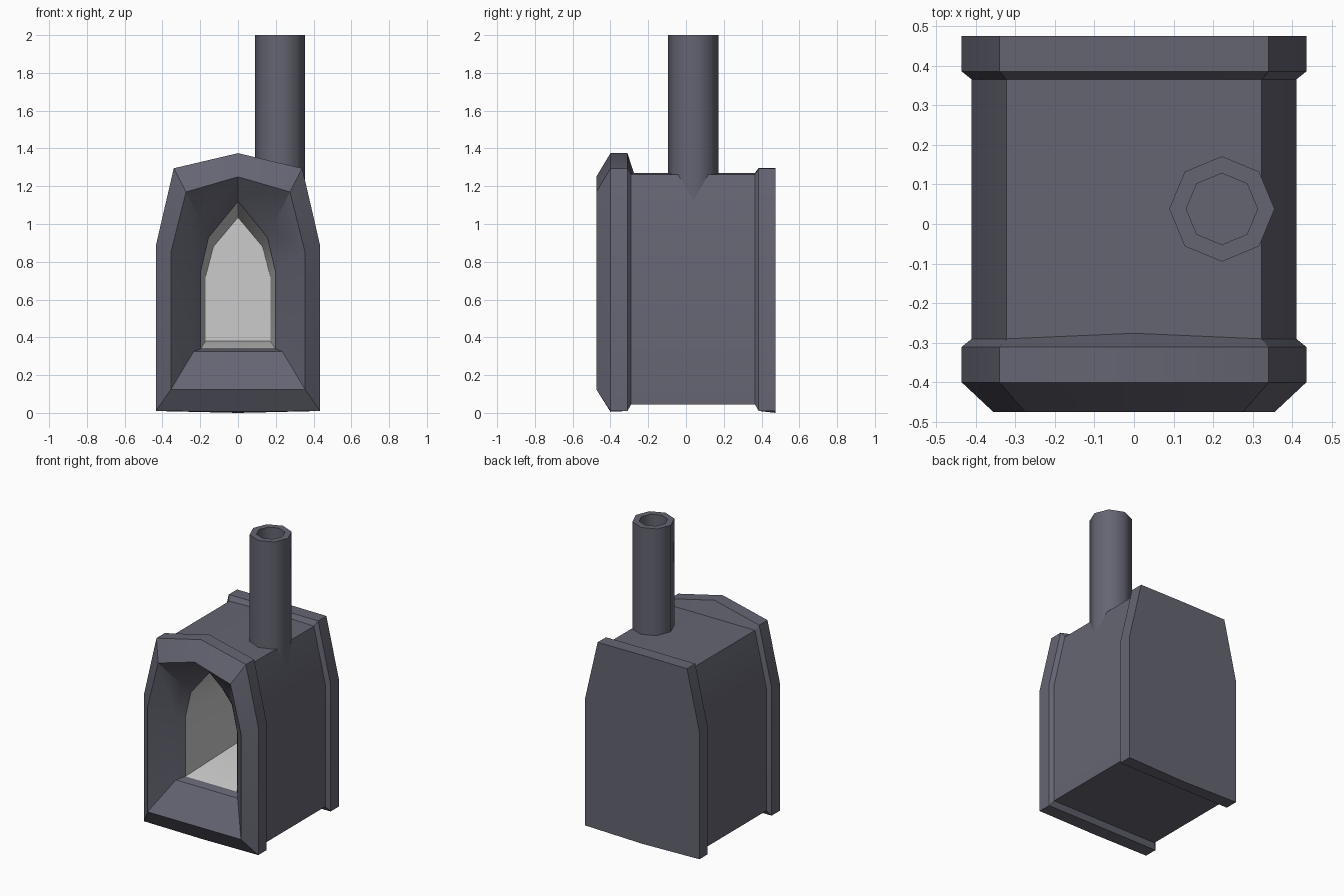
import bpy, bmesh, math

if "Cube" in bpy.data.objects:
    bpy.data.objects.remove(bpy.data.objects["Cube"])


def material(name, rgb):
    m = bpy.data.materials.new(name)
    m.diffuse_color = (*rgb, 1)
    m.use_nodes = True
    m.node_tree.nodes["Principled BSDF"].inputs["Base Color"].default_value = m.diffuse_color
    return m


def loft(name, rings, mats, angle, wrap=False, light_from=None):
    """Skin a list of equal-length point rings; cap the ends or join them."""
    bm = bmesh.new()
    loops = [[bm.verts.new(p) for p in r] for r in rings]
    n = len(loops[0])
    for i in range(len(loops) if wrap else len(loops) - 1):
        a, b = loops[i], loops[(i + 1) % len(loops)]
        for k in range(n):
            j = (k + 1) % n
            f = bm.faces.new((a[k], a[j], b[j], b[k]))
            if light_from is not None and i >= light_from:
                f.material_index = 1
    if not wrap:
        bm.faces.new(loops[0])
        bm.faces.new(loops[-1]).material_index = 0 if light_from is None else 1
    bmesh.ops.recalc_face_normals(bm, faces=bm.faces[:])
    me = bpy.data.meshes.new(name)
    bm.to_mesh(me)
    bm.free()
    for m in mats:
        me.materials.append(m)
    me.shade_smooth()
    me.set_sharp_from_angle(angle=math.radians(angle))
    ob = bpy.data.objects.new(name, me)
    bpy.context.collection.objects.link(ob)
    return ob


def arch(y, base, side, shoulder, peak, mid_drop=0.0, peak_y=None):
    """Mirrored seven-point arch section: base, side and shoulder are (x, z)."""
    half = [base, side, shoulder]
    right = [(x, y, z) for x, z in half]
    left = [(-x, y, z) for x, z in reversed(half)]
    top = (0, y if peak_y is None else peak_y, peak)
    return [(0, y, base[1] - mid_drop)] + right + [top] + left


def octagon(r, z, cx=0.222, cy=0.038):
    return [(cx + r * math.cos(k * math.pi / 4), cy + r * math.sin(k * math.pi / 4), z)
            for k in range(8)]


iron = material("dark_iron", (0.13, 0.13, 0.17))
lining = material("light_lining", (0.6, 0.6, 0.6))

flange = ((0.435, 0.01), (0.435, 0.885), (0.34, 1.295))
barrel = ((0.41, 0.045), (0.41, 0.88), (0.322, 1.262))

# Stove body: back plate, barrel, front flange, funnel mouth, lined firebox
sections = [
    arch(0.475, *flange, 1.297, 0.01),
    arch(0.385, *flange, 1.297),
    arch(0.365, *barrel, 1.27),
    arch(-0.29, *barrel, 1.27, peak_y=-0.276),
    arch(-0.31, *flange, 1.375),
    arch(-0.40, *flange, 1.375, 0.004),
    arch(-0.475, (0.355, 0.125), (0.355, 0.85), (0.275, 1.17), 1.25),
    arch(-0.34, (0.235, 0.325), (0.235, 0.77), (0.185, 0.99), 1.15),
    arch(-0.29, (0.197, 0.34), (0.197, 0.75), (0.155, 0.93), 1.12),
    arch(0.33, (0.172, 0.38), (0.172, 0.72), (0.13, 0.88), 1.035),
]
loft("stove_body", sections, [iron, lining], 32, light_from=8)

# Chimney pipe: open eight-sided tube
pipe = [octagon(0.133, 1.08), octagon(0.133, 2.0), octagon(0.09, 2.0), octagon(0.09, 1.08)]
loft("chimney_pipe", pipe, [iron], 50, wrap=True)
